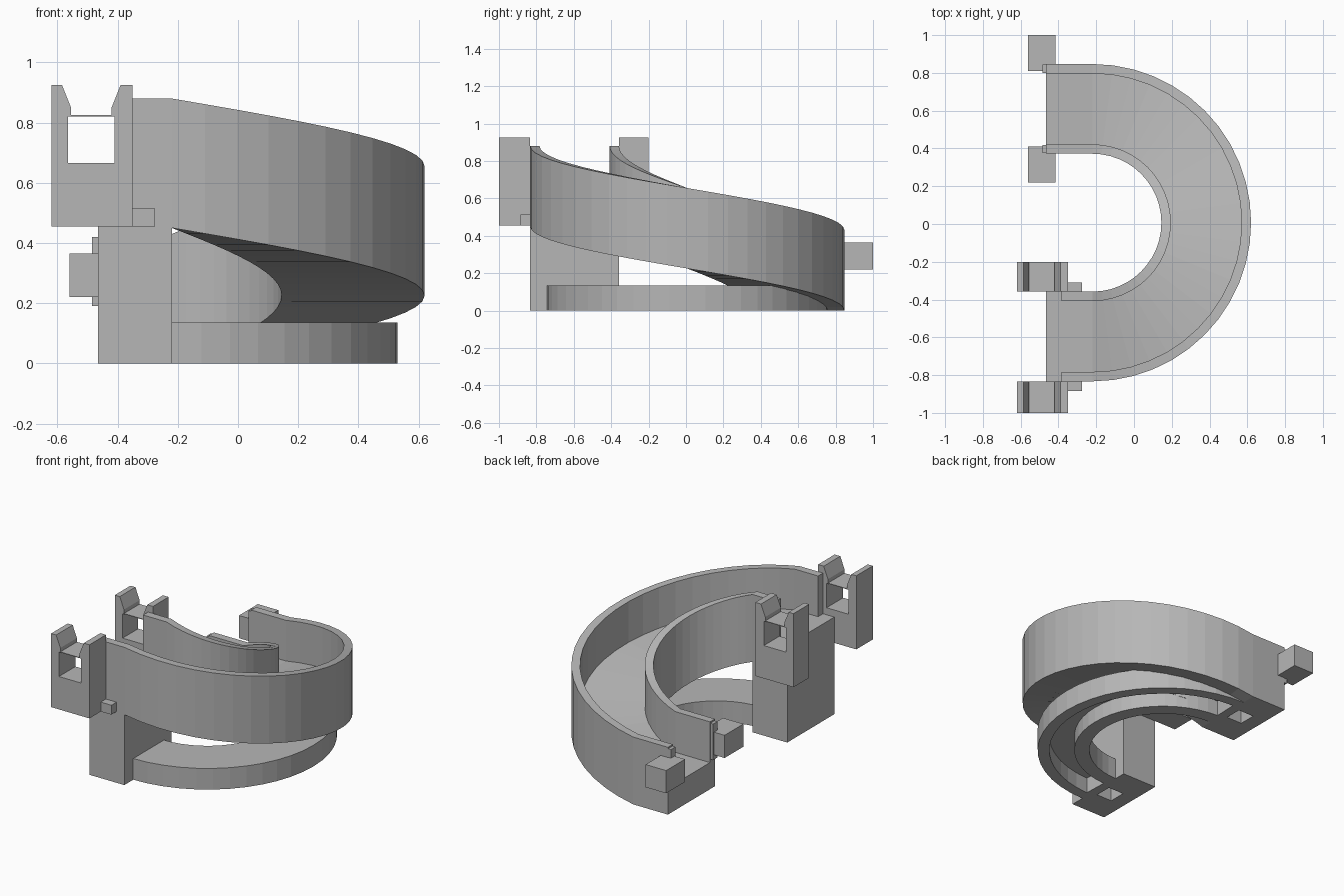
import bpy, bmesh
from math import sin, cos, radians

cube = bpy.data.objects.get("Cube")
if cube:
    bpy.data.objects.remove(cube, do_unlink=True)

grey = bpy.data.materials.new("plain grey")
grey.use_nodes = True
grey.diffuse_color = (0.47, 0.47, 0.47, 1)
grey.node_tree.nodes["Principled BSDF"].inputs["Base Color"].default_value = (0.47, 0.47, 0.47, 1)

CX, CY = -0.22, 0.007          # centre of the bend
R_IN, R_OUT, WALL = 0.365, 0.84, 0.05
HEIGHT, FLOOR, DROP = 0.43, 0.17, 0.45
STEPS = 24


def finish(name, bm):
    bmesh.ops.recalc_face_normals(bm, faces=bm.faces)
    mesh = bpy.data.meshes.new(name)
    bm.to_mesh(mesh)
    bm.free()
    obj = bpy.data.objects.new(name, mesh)
    bpy.context.collection.objects.link(obj)
    mesh.materials.append(grey)
    return obj


def loft(bm, rings):
    """Join closed cross-sections and cap both ends."""
    rings = [[bm.verts.new(p) for p in ring] for ring in rings]
    n = len(rings[0])
    for a, b in zip(rings, rings[1:]):
        for i in range(n):
            j = (i + 1) % n
            bm.faces.new((a[i], a[j], b[j], b[i]))
    bm.faces.new(rings[0])
    bm.faces.new(rings[-1])


def add_box(bm, x, y, z):
    loft(bm, [[(px, y[0], z[0]), (px, y[1], z[0]), (px, y[1], z[1]), (px, y[0], z[1])]
              for px in x])


def box(name, x, y, z):
    bm = bmesh.new()
    add_box(bm, x, y, z)
    return finish(name, bm)


def section(profile, angle, z, dx=0):
    a = radians(angle)
    return [(CX + dx + r * cos(a), CY + r * sin(a), z + h) for r, h in profile]


def arc_angles(limit):
    return [-limit + 2 * limit * i / STEPS for i in range(STEPS + 1)]


def ring_block(bm, r0, r1, z0, z1, limit):
    profile = [(r0, z0), (r1, z0), (r1, z1), (r0, z1)]
    loft(bm, [section(profile, a, 0) for a in arc_angles(limit)])


# Descending curved trough with short level ends
trough = [(R_IN, 0), (R_OUT, 0), (R_OUT, HEIGHT), (R_OUT - WALL, HEIGHT),
          (R_OUT - WALL, FLOOR), (R_IN + WALL, FLOOR),
          (R_IN + WALL, HEIGHT), (R_IN, HEIGHT)]
rings = [section(trough, -90, DROP, -0.165)]
rings += [section(trough, a, DROP * (90 - a) / 180) for a in arc_angles(90)]
rings.append(section(trough, 90, 0, -0.245))
bm = bmesh.new()
loft(bm, rings)
track = finish("track", bm)

# Base ring and tall support post
bm = bmesh.new()
ring_block(bm, 0.44, 0.75, 0, 0.135, 90)
base = finish("base_ring", bm)
post = box("support_post", (-0.465, CX), (CY - R_OUT, CY - R_IN), (0, DROP + FLOOR))

# Hollow channel and end pockets in the underside
bm = bmesh.new()
ring_block(bm, 0.53, 0.68, -0.05, 0.1, 88)
for side in (-1, 1):
    mid = CY + side * 0.605
    add_box(bm, (-0.37, -0.26), (mid - 0.055, mid + 0.055), (-0.05, 0.1))
cutter = finish("underside_cutter", bm)
cutter.hide_render = True
cutter.hide_set(True)
for obj in (track, base, post):
    mod = obj.modifiers.new("underside", 'BOOLEAN')
    mod.operation = 'DIFFERENCE'
    mod.solver = 'EXACT'
    mod.object = cutter

# Upper forked latches with stop tabs
fork = [(-0.62, 0.455), (-0.35, 0.455), (-0.35, 0.925), (-0.39, 0.925),
        (-0.42, 0.85), (-0.42, 0.825), (-0.41, 0.825), (-0.41, 0.665),
        (-0.565, 0.665), (-0.565, 0.825), (-0.555, 0.825), (-0.555, 0.85),
        (-0.585, 0.925), (-0.62, 0.925)]
for label, y, tab_y in (("outer", (-1.0, -0.833), (-0.885, -0.833)),
                        ("inner", (-0.358, -0.2), (-0.358, -0.31))):
    bm = bmesh.new()
    loft(bm, [[(px, py, pz) for px, pz in fork] for py in y])
    finish(label + "_latch", bm)
    box(label + "_latch_bridge", (-0.565, -0.41), y, (0.821, 0.825))
    box(label + "_stop_tab", (-0.35, -0.275), tab_y, (0.455, 0.515))

# Lower connecting tongues and pegs
for label, r, peg_y in (("outer", R_OUT - WALL, (0.81, 1.0)),
                        ("inner", R_IN, (0.22, 0.41))):
    box(label + "_tongue", (-0.485, -0.44),
        (CY + r + 0.003, CY + r + WALL - 0.003), (0.19, 0.42))
    box(label + "_peg", (-0.56, -0.415), peg_y, (0.22, 0.365))
